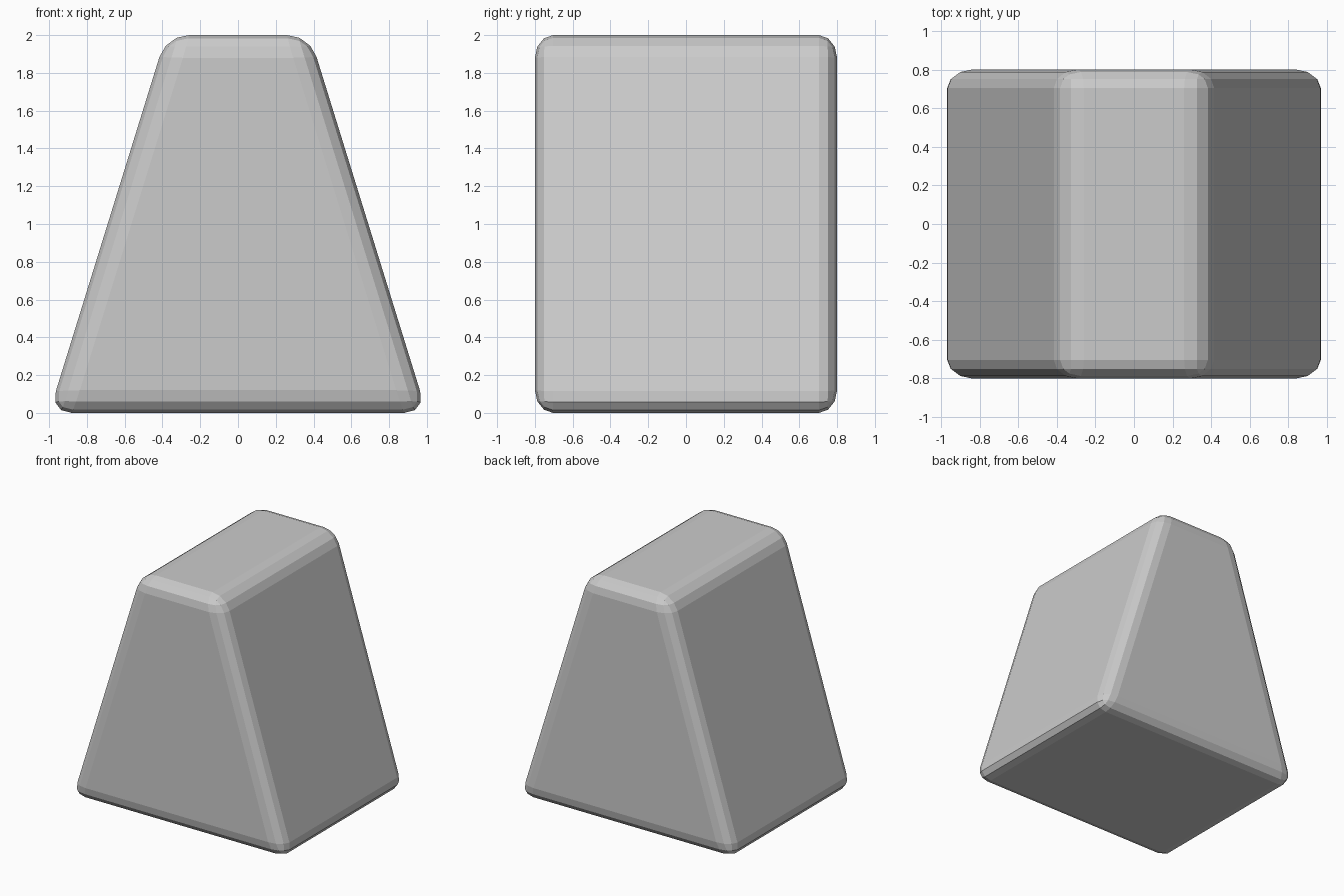
import bpy, bmesh

if "Cube" in bpy.data.objects:
    bpy.data.objects.remove(bpy.data.objects["Cube"])

# Wedge body: a cube with its top narrowed along x
bm = bmesh.new()
bmesh.ops.create_cube(bm, size=2)
for v in bm.verts:
    if v.co.z > 0:
        v.co.x *= 0.38
    v.co.z += 1

# Rounded edges, three flat segments each
bmesh.ops.bevel(bm, geom=bm.edges[:], offset=0.12, offset_type='OFFSET',
                segments=3, profile=0.5, affect='EDGES', clamp_overlap=True)

# Squash the depth to 1.6
bmesh.ops.scale(bm, vec=(1, 0.8, 1), verts=bm.verts)
bmesh.ops.recalc_face_normals(bm, faces=bm.faces)

mesh = bpy.data.meshes.new("tapered_block")
bm.to_mesh(mesh)
bm.free()
bpy.context.collection.objects.link(bpy.data.objects.new("tapered_block", mesh))
